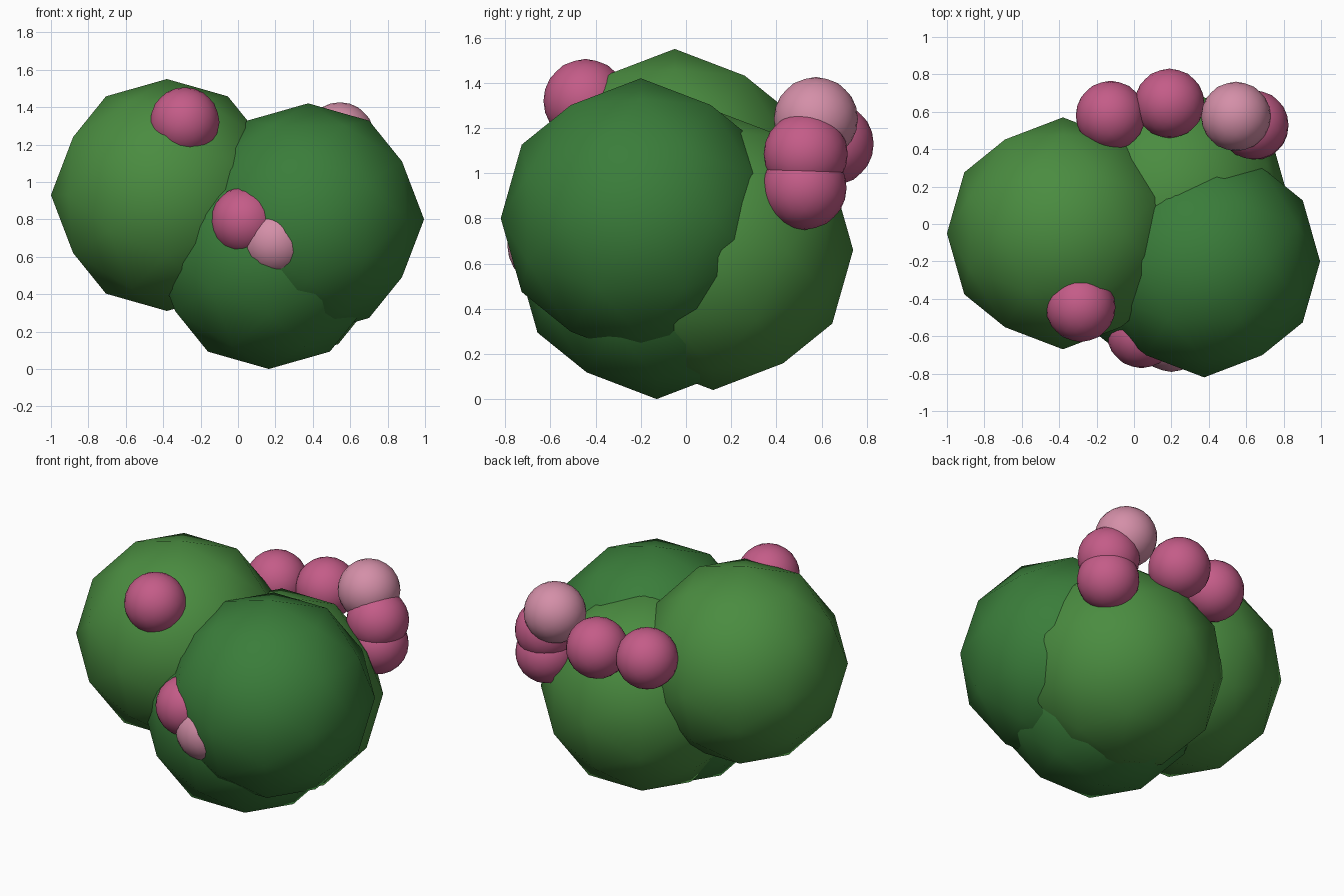
import bpy, bmesh
from mathutils import Vector

if "Cube" in bpy.data.objects:
    bpy.data.objects.remove(bpy.data.objects["Cube"])


def material(name, rgb):
    m = bpy.data.materials.new(name)
    lin = [((c / 255 + 0.055) / 1.055) ** 2.4 for c in rgb]
    m.diffuse_color = (*lin, 1)
    m.use_nodes = True
    m.node_tree.nodes["Principled BSDF"].inputs["Base Color"].default_value = m.diffuse_color
    return m


def ball(name, centre, radius, levels, mat):
    """Icosahedron with its edges facing the axes, subdivided onto a sphere."""
    bm = bmesh.new()
    t = (1 + 5 ** 0.5) / 2
    for a in (-1, 1):
        for b in (-t, t):
            for co in ((a, 0, b), (b, a, 0), (0, b, a)):
                bm.verts.new(co)
    bmesh.ops.convex_hull(bm, input=bm.verts[:])
    for _ in range(levels):
        bmesh.ops.subdivide_edges(bm, edges=bm.edges[:], cuts=1, use_grid_fill=True)
        for v in bm.verts:
            v.co.normalize()
    for v in bm.verts:
        v.co = v.co * radius + Vector(centre)
    bmesh.ops.recalc_face_normals(bm, faces=bm.faces[:])
    for f in bm.faces:
        f.smooth = True
    me = bpy.data.meshes.new(name)
    bm.to_mesh(me)
    bm.free()
    me.materials.append(mat)
    bpy.context.collection.objects.link(bpy.data.objects.new(name, me))


light_green = material("light_leaf", (74, 140, 64))
dark_green = material("dark_leaf", (58, 125, 58))
pink = material("pink_blossom", (196, 92, 136))
pale_pink = material("pale_blossom", (212, 143, 168))

# Foliage clumps
for i, (c, m) in enumerate([
    ((-0.38, -0.05, 0.93), light_green),
    ((0.375, -0.20, 0.80), dark_green),
    ((0.165, -0.13, 0.62), dark_green),
    ((0.21, 0.12, 0.66), light_green),
]):
    ball(f"foliage_{i + 1}", c, 0.62, 1, m)

# Blossoms on the front and along the back
for i, (c, m) in enumerate([
    ((-0.285, -0.445, 1.32), pink),
    ((0.04, -0.585, 0.79), pink),
    ((0.20, -0.605, 0.68), pale_pink),
    ((-0.125, 0.58, 1.12), pink),
    ((0.19, 0.645, 1.13), pink),
    ((0.545, 0.575, 1.24), pale_pink),
    ((0.64, 0.53, 1.085), pink),
    ((0.64, 0.525, 0.935), pink),
]):
    ball(f"blossom_{i + 1}", c, 0.186, 2, m)
